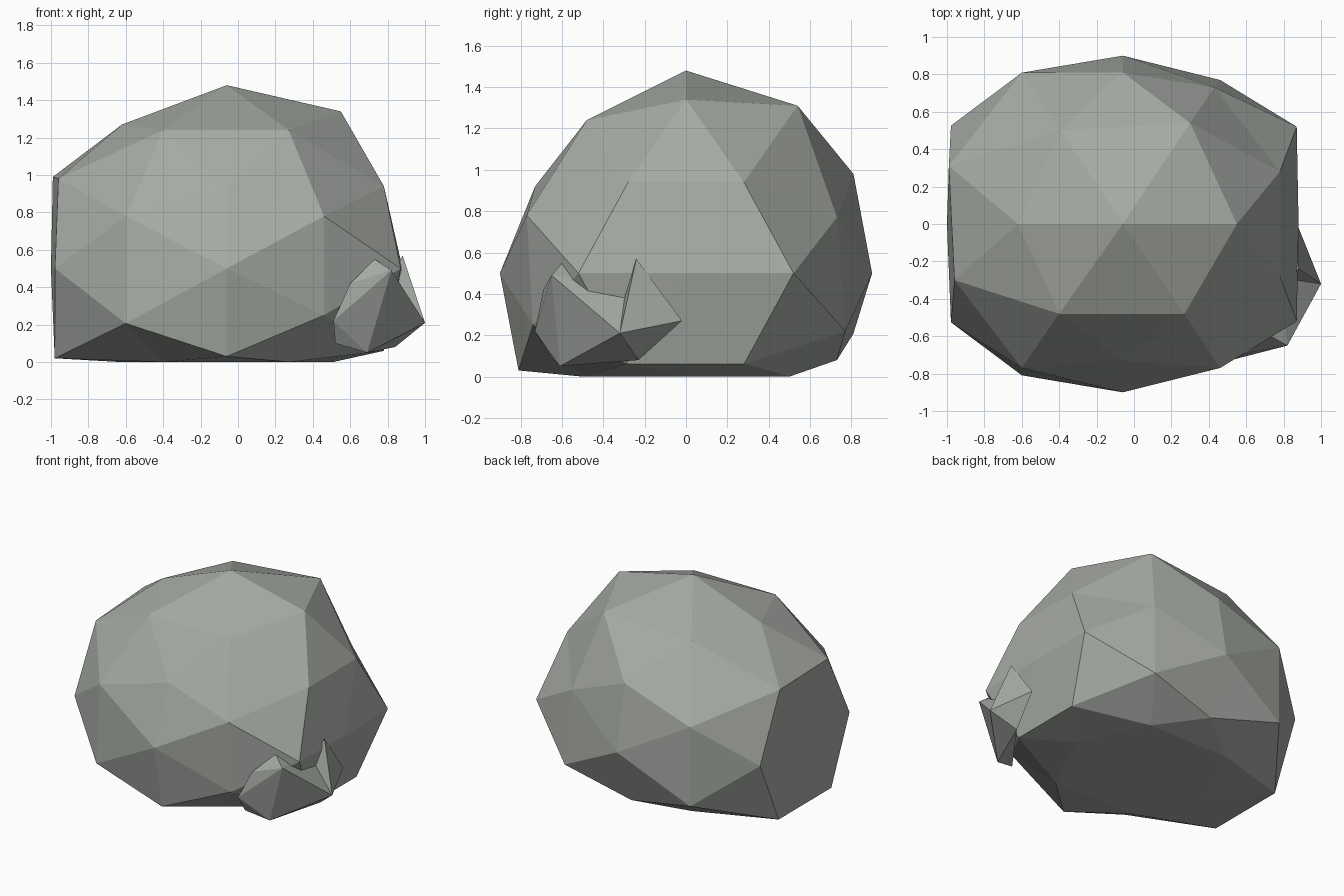
import bpy, bmesh
from mathutils import Vector

cube = bpy.data.objects.get("Cube")
if cube:
    bpy.data.objects.remove(cube)

stone = bpy.data.materials.new("stone_grey")
stone.use_nodes = True
stone.diffuse_color = (0.38, 0.405, 0.37, 1)
bsdf = next(n for n in stone.node_tree.nodes if n.type == 'BSDF_PRINCIPLED')
bsdf.inputs["Base Color"].default_value = stone.diffuse_color
bsdf.inputs["Roughness"].default_value = 0.9


def hull(bm, points):
    """Wrap a convex skin around the points."""
    verts = [bm.verts.new(p) for p in points]
    result = bmesh.ops.convex_hull(bm, input=verts)
    loose = [v for v in result["geom_interior"] if isinstance(v, bmesh.types.BMVert)]
    bmesh.ops.delete(bm, geom=loose, context='VERTS')


def finish(bm, name):
    bmesh.ops.recalc_face_normals(bm, faces=bm.faces[:])
    mesh = bpy.data.meshes.new(name)
    bm.to_mesh(mesh)
    bm.free()
    mesh.materials.append(stone)
    obj = bpy.data.objects.new(name, mesh)
    bpy.context.collection.objects.link(obj)
    return obj


def both_sides(points):
    return [(x, s * y, z) for x, y, z in points for s in (-1, 1)]


# Boulder: an icosahedron resting on an edge, divided once and rounded
golden = (1 + 5 ** 0.5) / 2
signs = [(a, b * golden) for a in (-1, 1) for b in (-1, 1)]
corners = [c for a, b in signs for c in ((a, 0, b), (0, b, a), (b, a, 0))]
bm = bmesh.new()
hull(bm, corners)
bmesh.ops.subdivide_edges(bm, edges=bm.edges[:], cuts=1, use_grid_fill=True)

# Stretch the ball, then shear off its base and sides
for v in bm.verts:
    d = v.co.normalized()
    v.co = (min(max(1.08 * d.x - 0.06, -0.985), 0.88),
            min(max(d.y, -0.9), 0.9),
            max(0.95 * d.z + 0.5, 0))

# Weathered corners: the closest corner moves to each point
weathered = [
    (-0.06, 0, 1.48), (0.55, 0, 1.34), (-0.62, 0, 1.27),
    (0.3, 0.54, 1.31), (-0.4, -0.48, 1.24), (0.27, -0.48, 1.24),
    (-0.06, -0.73, 0.92), (-0.06, 0.81, 0.98),
    (0.46, -0.77, 0.78), (-0.6, -0.77, 0.78), (0.43, 0.73, 0.77),
    (0.46, 0.77, 0.22), (0.46, -0.74, 0.25),
    (-0.99, 0.31, 0.99), (-0.96, -0.3, 0.98),
    (-0.06, -0.81, 0.03), (-0.06, 0.73, 0.08), (-1, 0, 0.5),
] + both_sides([(0.78, 0.28, 0.94), (0.78, 0.28, 0.06),
                (-0.98, 0.31, 0.02), (0.87, 0.52, 0.5)])
for p in map(Vector, weathered):
    min(bm.verts, key=lambda v: (v.co - p).length).co = p
finish(bm, "boulder")

# Broken chunk lodged in the front left foot of the boulder
tip = (1, -0.32, 0.21)
bm = bmesh.new()
hull(bm, [tip, (0.82, -0.65, 0.49), (0.73, -0.6, 0.55), (0.69, -0.61, 0.05),
          (0.6, -0.69, 0.42), (0.51, -0.73, 0.22), (0.52, -0.66, 0.1),
          (0.84, -0.23, 0.08), (0.78, -0.25, 0.45)])
finish(bm, "stone_chunk")

# Thin shard standing up beside the chunk
bm = bmesh.new()
hull(bm, [tip, (0.88, -0.24, 0.57), (0.88, -0.02, 0.27),
          (0.84, -0.23, 0.08), (0.8, -0.3, 0.4)])
finish(bm, "stone_shard")
